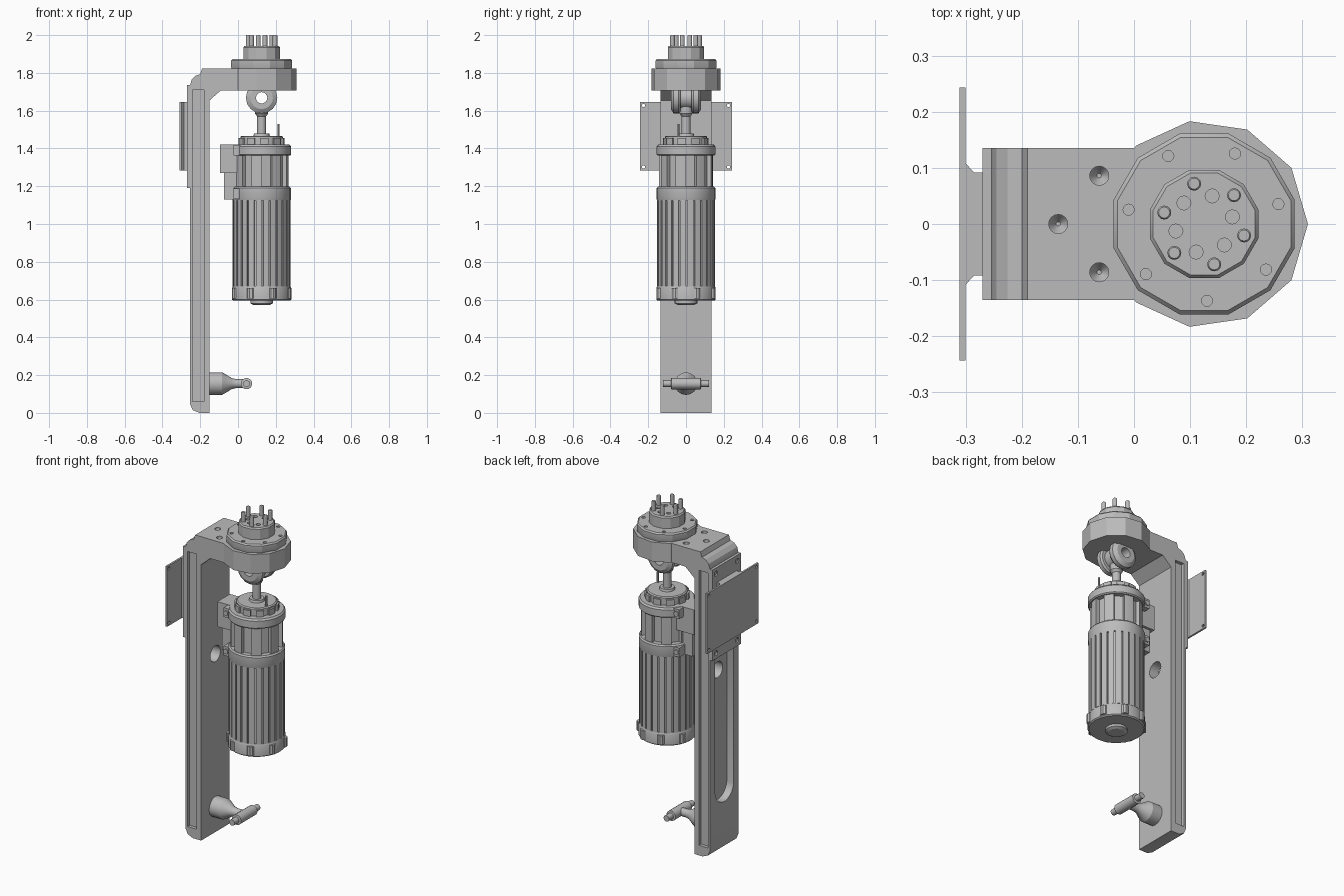
import bpy, bmesh, math
from mathutils import Matrix, Vector

if "Cube" in bpy.data.objects:
    bpy.data.objects.remove(bpy.data.objects["Cube"])

grey = bpy.data.materials.new("machined_grey")
grey.use_nodes = True
grey.diffuse_color = (0.5, 0.5, 0.5, 1)
grey.node_tree.nodes["Principled BSDF"].inputs["Base Color"].default_value = (0.5, 0.5, 0.5, 1)

CX = 0.125  # shared axis of motor and head
TAU = math.tau
# Local (u, v, w) -> world, with w along the named axis
AXES = {
    "Z": Matrix.Identity(3),
    "X": Matrix(((0, 0, 1), (1, 0, 0), (0, 1, 0))),
    "Y": Matrix(((1, 0, 0), (0, 0, 1), (0, 1, 0))),
}


def loft(name, rings, axis="Z", at=(0, 0, 0)):
    """Skin a list of equal rings of (u, v, w) points and cap both ends."""
    bm = bmesh.new()
    loops = [[bm.verts.new(AXES[axis] @ Vector(p) + Vector(at)) for p in r] for r in rings]
    n = len(loops[0])
    for a, b in zip(loops, loops[1:]):
        for i in range(n):
            j = (i + 1) % n
            bm.faces.new((a[i], a[j], b[j], b[i]))
    bm.faces.new(loops[0])
    bm.faces.new(loops[-1])
    bmesh.ops.recalc_face_normals(bm, faces=bm.faces)
    mesh = bpy.data.meshes.new(name)
    bm.to_mesh(mesh)
    bm.free()
    mesh.materials.append(grey)
    obj = bpy.data.objects.new(name, mesh)
    bpy.context.collection.objects.link(obj)
    return obj


def extrude(name, pts, w0, w1, axis="Z", at=(0, 0, 0)):
    return loft(name, [[(u, v, w) for u, v in pts] for w in (w0, w1)], axis, at)


def circle(n, r, turn=0.0):
    return [(r * math.cos(TAU * i / n + turn), r * math.sin(TAU * i / n + turn)) for i in range(n)]


def turned(name, profile, n=24, axis="Z", at=(CX, 0, 0), turn=0.0):
    """Turned part from (radius, position along axis) pairs."""
    return loft(name, [[(u, v, w) for u, v in circle(n, r, turn)] for r, w in profile], axis, at)


def box(name, x, y, z):
    return extrude(name, [(x[0], y[0]), (x[1], y[0]), (x[1], y[1]), (x[0], y[1])], *z)


def gear(n, outer, inner, gap):
    """Outline with n grooves, each taking the share gap of its step."""
    pts = []
    for i in range(n):
        for f, r in ((0, inner), (gap, inner), (gap, outer), ((1 + gap) / 2, outer), (1, outer)):
            a = TAU * (i + f) / n
            pts.append((r * math.cos(a), r * math.sin(a)))
    return pts


def cut(obj, cutters):
    for c in cutters:
        m = obj.modifiers.new("cut", "BOOLEAN")
        m.operation = "DIFFERENCE"
        m.solver = "EXACT"
        m.object = c
    bpy.context.view_layer.update()
    mesh = bpy.data.meshes.new_from_object(obj.evaluated_get(bpy.context.evaluated_depsgraph_get()))
    obj.modifiers.clear()
    obj.data = mesh
    for c in cutters:
        bpy.data.objects.remove(c)
    return obj


def hole(r, w0, w1, axis, at, n=16):
    return turned("cutter", [(r, w0), (r, w1)], n, axis, at)


def polar(r, angle):
    a = math.radians(angle)
    return CX + r * math.cos(a), r * math.sin(a)


# Column and arm: one bent profile with side channels, back slot and holes
outline = [(-.15, 0), (-.15, 1.655), (-.09, 1.708), (.1, 1.708), (.1, 1.823), (-.19, 1.823),
           (-.2, 1.793), (-.225, 1.785), (-.245, 1.765), (-.255, 1.73),
           (-.255, .05), (-.24, .015), (-.205, 0)]
frame = extrude("column_and_arm", outline, -.135, .135, "Y")
slot_shape = [(u, v + (1.17 if v > 0 else .38)) for u, v in circle(24, .088, TAU / 48)]
cutters = [extrude("cutter", slot_shape, -.3, -.21, "X"),
           hole(.048, -.3, 0, "X", (0, 0, 1.07))]
for s in (-1, 1):
    cutters.append(box("cutter", (-.24, -.18), sorted((s * .115, s * .2)), (.06, 1.71)))
for x, y in ((-.062, .086), (-.062, -.086), (-.135, 0)):
    cutters.append(turned("cutter", [(.004, 1.79), (.017, 1.81), (.017, 1.85)], 16, "Z", (x, y, 0)))
cut(frame, cutters)

# Head ring, bolted flange and connector hub
turned("head_ring", [(.185, 1.708), (.185, 1.823)], 11)
flange = turned("flange", [(.163, 1.82), (.167, 1.83), (.167, 1.865), (.16, 1.873)], 12, turn=TAU / 24)
cut(flange, [hole(.01, 1.85, 1.9, "Z", (*polar(.137, 15 + k * 360 / 7), 0), 12) for k in range(7)])
hub = turned("connector_hub", [(.1, 1.865), (.1, 1.935), (.094, 1.943)], 12, turn=TAU / 24)
cut(hub, [hole(.0125, 1.915, 1.96, "Z", (*polar(.052, 14 + k * 60), 0), 12) for k in range(6)])
for k in range(6):
    turned("contact_pin", [(.0125, 1.93), (.0125, 1.996), (.01, 2)], 12, "Z", (*polar(.074, 44 + k * 60), 0))

# Universal joint: fork ears, centre knuckle and shaft
JZ = 1.668
for s in (-1, 1):
    y0, y1 = s * .03, s * .08
    ear = turned("fork_ear", [(.075, y0), (.083, y0 + s * .01), (.083, y1 - s * .015), (.06, y1)],
                 16, "Y", (CX, 0, JZ))
    cut(ear, [hole(.03, -.2, .2, "Y", (CX, 0, JZ))])
    cut(box("fork_web", (CX - .05, CX + .05), sorted((y0, s * .07)), (JZ, 1.715)),
        [hole(.04, -.2, .2, "Y", (CX, 0, JZ))])
cut(turned("joint_knuckle", [(.058, -.035), (.058, .035)], 16, "Y", (CX, 0, JZ)),
    [hole(.03, -.2, .2, "Y", (CX, 0, JZ))])
turned("drive_shaft", [(.024, 1.44), (.024, 1.57), (.035, 1.585), (.035, 1.63)], 16)

# Motor: stacked turned sections with grooved bodies
turned("motor_end_knob", [(.045, .572), (.06, .58), (.06, .6)])
end_ring = turned("motor_end_ring", [(.15, .594), (.157, .6), (.157, .66), (.152, .672)])
for k in range(8):
    x, y = polar(.147, k * 45 + 22.5)
    turned("end_ring_boss", [(.022, .605), (.022, .66)], 10, "Z", (x, y, 0))
extrude("motor_grooved_body", gear(24, .153, .142, .22), .67, 1.13, "Z", (CX, 0, 0))
turned("motor_middle_band", [(.153, 1.125), (.155, 1.13), (.155, 1.19), (.148, 1.198)])
extrude("motor_upper_body", gear(8, .143, .12, .5), 1.19, 1.37, "Z", (CX, 0, 0))
turned("motor_top_ring", [(.15, 1.362), (.156, 1.368), (.156, 1.41), (.148, 1.42)])
extrude("motor_cap", gear(10, .122, .108, .4), 1.41, 1.455, "Z", (CX, 0, 0))
turned("motor_cap_lid", [(.112, 1.42), (.112, 1.462), (.105, 1.467)])
turned("cap_collar", [(.045, 1.46), (.04, 1.48)], 16)
turned("signal_pin", [(.006, 1.45), (.006, 1.53)], 8, "Z", (.215, -.04, 0))

# Terminal box on the side of the motor, with clamp tabs and screws
box("terminal_box_upper", (-.095, .02), (-.06, .06), (1.27, 1.42))
box("terminal_box_lower", (-.075, .02), (-.045, .045), (1.13, 1.28))
for z in (1.16, 1.39):
    box("clamp_bar", (-.025, .03), (-.1, .1), (z - .028, z + .028))
    for s in (-1, 1):
        turned("clamp_screw", [(.015, s * .095), (.015, s * .107)], 10, "Y", (-.008, 0, z))

# Back mounting: adapter plate, flared spacer and square plate
adapter = box("adapter_plate", (-.27, -.254), (-.135, .135), (1.19, 1.735))
cut(adapter, [hole(.015, -.28, -.262, "X", (0, y, z), 12) for y in (-.1, .1) for z in (1.225, 1.7)])
extrude("flared_spacer", [(-.302, -.11), (-.285, -.092), (-.265, -.092),
                          (-.265, .092), (-.285, .092), (-.302, .11)], 1.284, 1.645)
plate = box("mounting_plate", (-.311, -.3), (-.243, .243), (1.284, 1.645))
cut(plate, [hole(.009, -.4, -.2, "X", (0, y, z), 10) for y in (-.225, .225) for z in (1.302, 1.627)])

# Lower handle: socket, tapered neck and cross bar
turned("handle_socket", [(.06, -.155), (.06, -.085), (.052, -.07), (.03, -.035), (.024, -.01), (.024, .045)],
       16, "X", (0, 0, .155))
bar = [(.018, -.122), (.018, -.08), (.03, -.078), (.03, .078), (.018, .08), (.018, .122)]
turned("handle_cross_bar", bar, 16, "Y", (.045, 0, .155))

# Smooth the rounded parts, keep corners sharp
bpy.ops.object.select_all(action="DESELECT")
for o in bpy.context.scene.objects:
    if o.type == "MESH":
        o.select_set(True)
        bpy.context.view_layer.objects.active = o
bpy.ops.object.shade_smooth_by_angle(angle=math.radians(25))
